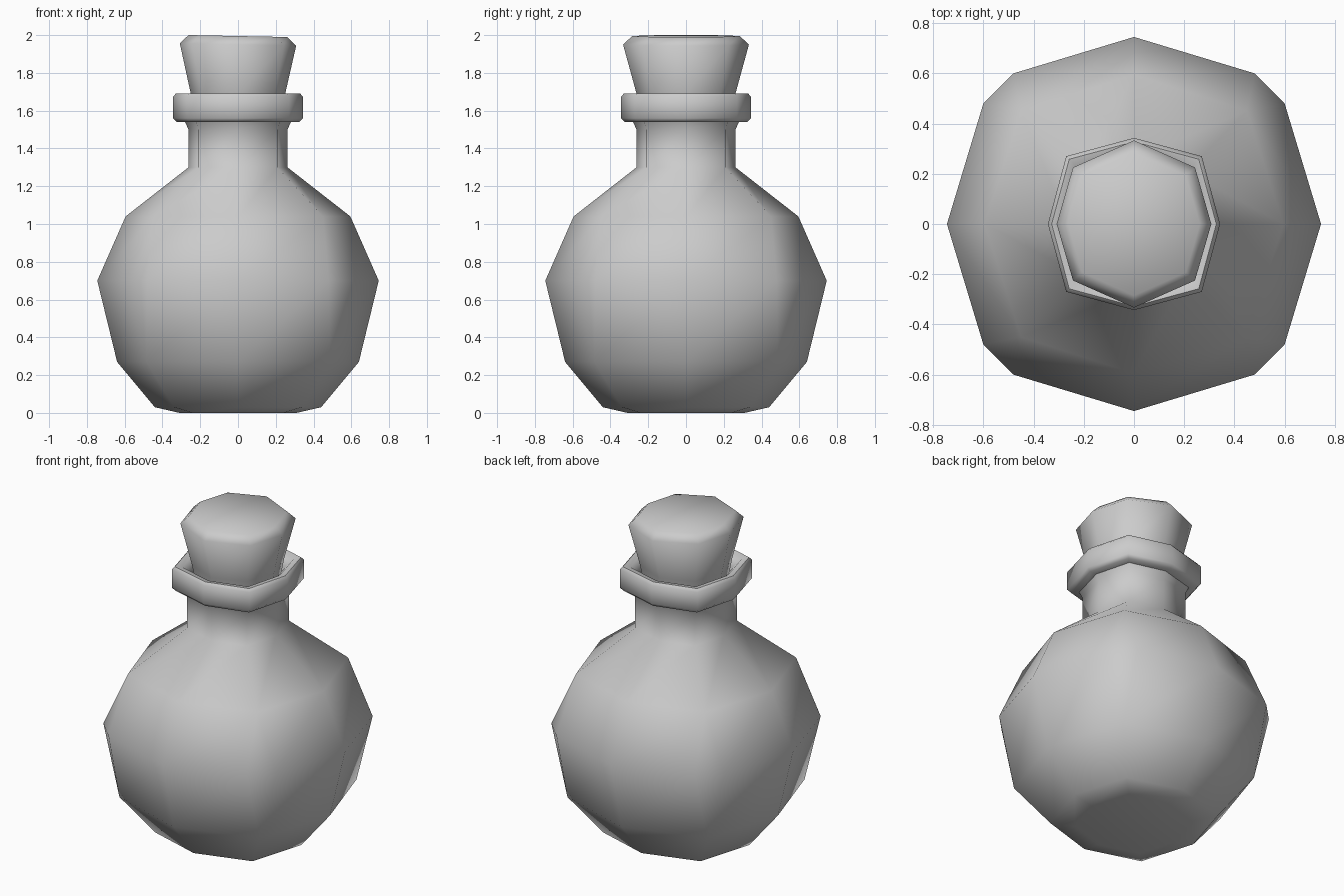
import bpy, bmesh, math

if "Cube" in bpy.data.objects:
    bpy.data.objects.remove(bpy.data.objects["Cube"])

grey = bpy.data.materials.new("plain grey")
grey.diffuse_color = (0.6, 0.6, 0.6, 1)
grey.use_nodes = True
grey.node_tree.nodes["Principled BSDF"].inputs["Base Color"].default_value = grey.diffuse_color


def loft(name, rings, closed=False):
    """Skin rings of (x axis, y axis, diagonal x, diagonal y, corner chamfer, z)."""
    bm = bmesh.new()
    loops = []
    for ax, ay, dx, dy, c, z in rings:
        quarter = [(1, 0), (dx + c, dy - c), (dx - c, dy + c)]
        pts = [(ax, 0), (dx + c, dy - c), (dx - c, dy + c),
               (0, ay), (-dx + c, dy + c), (-dx - c, dy - c),
               (-ax, 0), (-dx - c, -dy + c), (-dx + c, -dy - c),
               (0, -ay), (dx - c, -dy - c), (dx + c, -dy + c)]
        loops.append([bm.verts.new((x, y, z)) for x, y in pts])
    pairs = list(zip(loops, loops[1:]))
    if closed:
        pairs.append((loops[-1], loops[0]))
    else:
        bm.faces.new(loops[0][::-1])
        bm.faces.new(loops[-1])
    for a, b in pairs:
        for i in range(12):
            j = (i + 1) % 12
            bm.faces.new((a[i], a[j], b[j], b[i]))
    # unchamfered corners collapse, leaving eight-sided rings
    bmesh.ops.remove_doubles(bm, verts=bm.verts, dist=0.0005)
    bmesh.ops.recalc_face_normals(bm, faces=bm.faces)
    me = bpy.data.meshes.new(name)
    bm.to_mesh(me)
    bm.free()
    me.materials.append(grey)
    ob = bpy.data.objects.new(name, me)
    bpy.context.collection.objects.link(ob)
    bpy.ops.object.select_all(action='DESELECT')
    ob.select_set(True)
    bpy.context.view_layer.objects.active = ob
    bpy.ops.object.shade_smooth_by_angle(angle=math.radians(60))
    return ob


def even(a, d, z, c=0):
    return (a, a, d, d, c, z)


# round body with chamfered belly corners, running up into the neck
loft("bottle_body", [
    even(0.31, 0.24, 0), even(0.44, 0.338, 0.03), even(0.64, 0.485, 0.27),
    even(0.745, 0.54, 0.70, 0.06), even(0.595, 0.45, 1.04),
    even(0.262, 0.208, 1.30), even(0.262, 0.208, 1.50), even(0.285, 0.225, 1.55)])

# thick lip round the mouth
loft("bottle_lip", [
    even(0.25, 0.195, 1.54), even(0.325, 0.255, 1.54), even(0.343, 0.27, 1.56),
    even(0.343, 0.27, 1.675), even(0.328, 0.258, 1.692),
    even(0.29, 0.228, 1.685), even(0.25, 0.195, 1.64)], closed=True)

# tapered stopper, slightly tilted on top
cork = loft("cork_stopper", [
    (0.235, 0.245, 0.18, 0.172, 0, 1.60), (0.25, 0.262, 0.192, 0.182, 0, 1.69),
    (0.308, 0.333, 0.243, 0.225, 0, 1.95), (0.262, 0.285, 0.207, 0.192, 0, 1.995)])
for v in cork.data.vertices:
    if v.co.z > 1.9:
        v.co.z -= 0.02 * v.co.x
